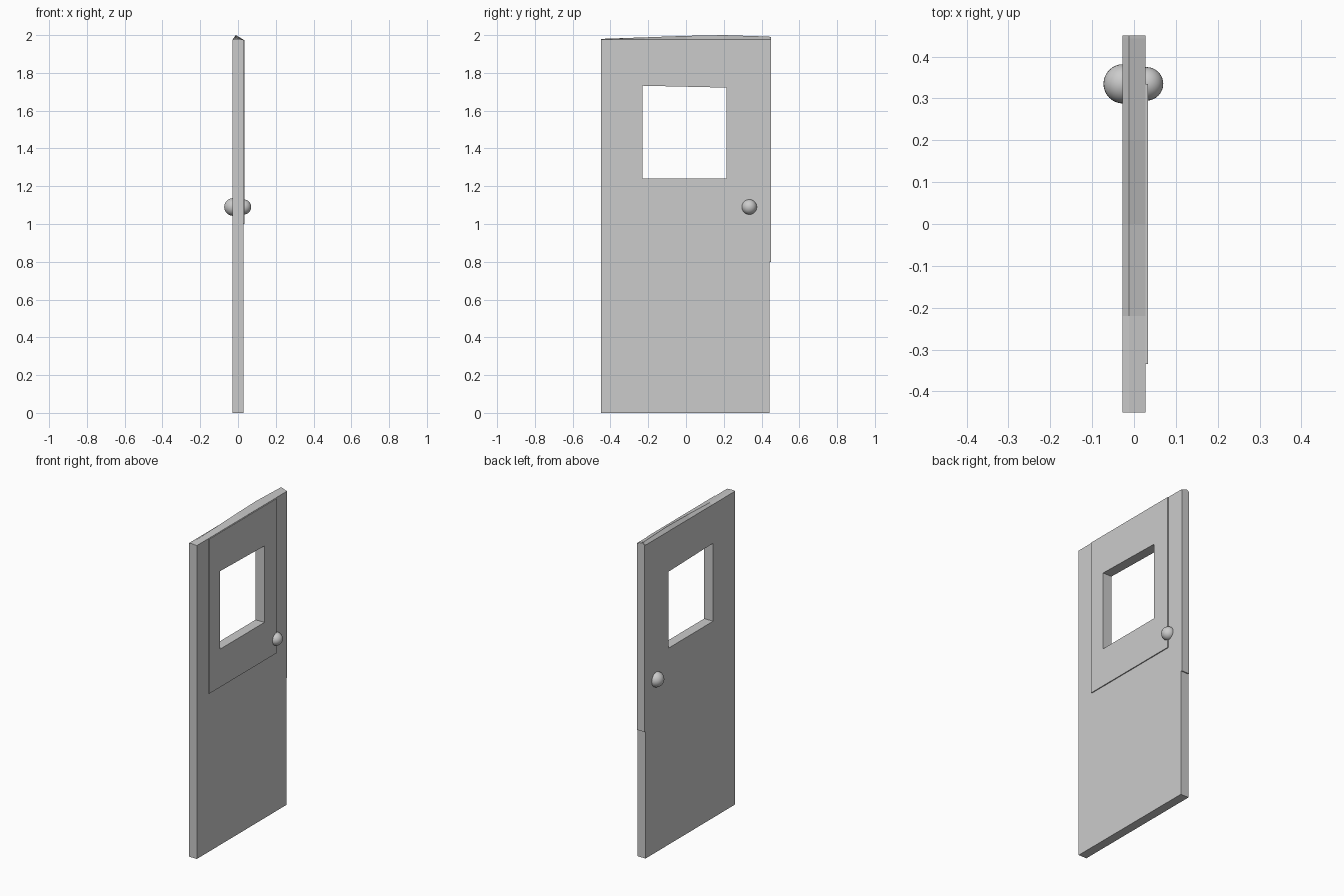
import bpy, bmesh

if "Cube" in bpy.data.objects:
    bpy.data.objects.remove(bpy.data.objects["Cube"])

grey = bpy.data.materials.new("plain grey")
grey.diffuse_color = (0.6, 0.6, 0.6, 1)
grey.use_nodes = True
grey.node_tree.nodes["Principled BSDF"].inputs["Base Color"].default_value = grey.diffuse_color


def loft(name, rings):
    """Closed solid through rings of matching points."""
    bm = bmesh.new()
    rows = [[bm.verts.new(p) for p in ring] for ring in rings]
    n = len(rows[0])
    for a, b in zip(rows, rows[1:]):
        for i in range(n):
            j = (i + 1) % n
            bm.faces.new((a[i], a[j], b[j], b[i]))
    bm.faces.new(rows[0])
    bm.faces.new(rows[-1])
    bmesh.ops.recalc_face_normals(bm, faces=bm.faces)
    me = bpy.data.meshes.new(name)
    bm.to_mesh(me)
    bm.free()
    ob = bpy.data.objects.new(name, me)
    bpy.context.collection.objects.link(ob)
    me.materials.append(grey)
    return ob


def slab(name, x0, x1, outline):
    """Flat plate from a (y, z) outline."""
    return loft(name, [[(x, y, z) for y, z in outline] for x in (x0, x1)])


def rect(y0, y1, z0, z1):
    return [(y0, z0), (y1, z0), (y1, z1), (y0, z1)]


# door leaf with a low, uneven ridge along its top edge
ridge = [(-0.45, 1.98), (-0.22, 1.988), (0.0, 1.996), (0.2, 2.0), (0.443, 1.992)]
leaf = loft("door_leaf", [[(-0.028, y, 0), (0.028, y, 0), (0.028, y, 1.977),
                           (-0.012, y, z), (-0.028, y, 1.977)] for y, z in ridge])

# raised upper panel on the right face
panel = slab("upper_panel", 0.02, 0.034, rect(-0.335, 0.335, 1.0, 1.975))

# slightly proud strip on the latch edge
loft("latch_edge_strip", [[(-0.027, y, 0.8), (0.027, y, 0.8), (0.027, y, 1.976),
                           (-0.012, y, 1.99), (-0.027, y, 1.976)] for y in (0.44, 0.45)])

# window opening, cut through leaf and panel
cutter = slab("window_cutter", -0.1, 0.1,
              [(-0.23, 1.24), (0.215, 1.24), (0.215, 1.722), (-0.23, 1.732)])
cutter.hide_render = True
cutter.hide_viewport = False
cutter.display_type = 'WIRE'
for ob in (leaf, panel):
    mod = ob.modifiers.new("window", 'BOOLEAN')
    mod.operation = 'DIFFERENCE'
    mod.solver = 'EXACT'
    mod.object = cutter

# round knobs on both faces
for name, x, r in (("left_knob", -0.026, 0.047), ("right_knob", 0.03, 0.04)):
    bpy.ops.mesh.primitive_uv_sphere_add(segments=32, ring_count=16, radius=r,
                                         location=(x, 0.335, 1.09))
    knob = bpy.context.object
    knob.name = name
    knob.data.materials.append(grey)
    bpy.ops.object.shade_smooth()
